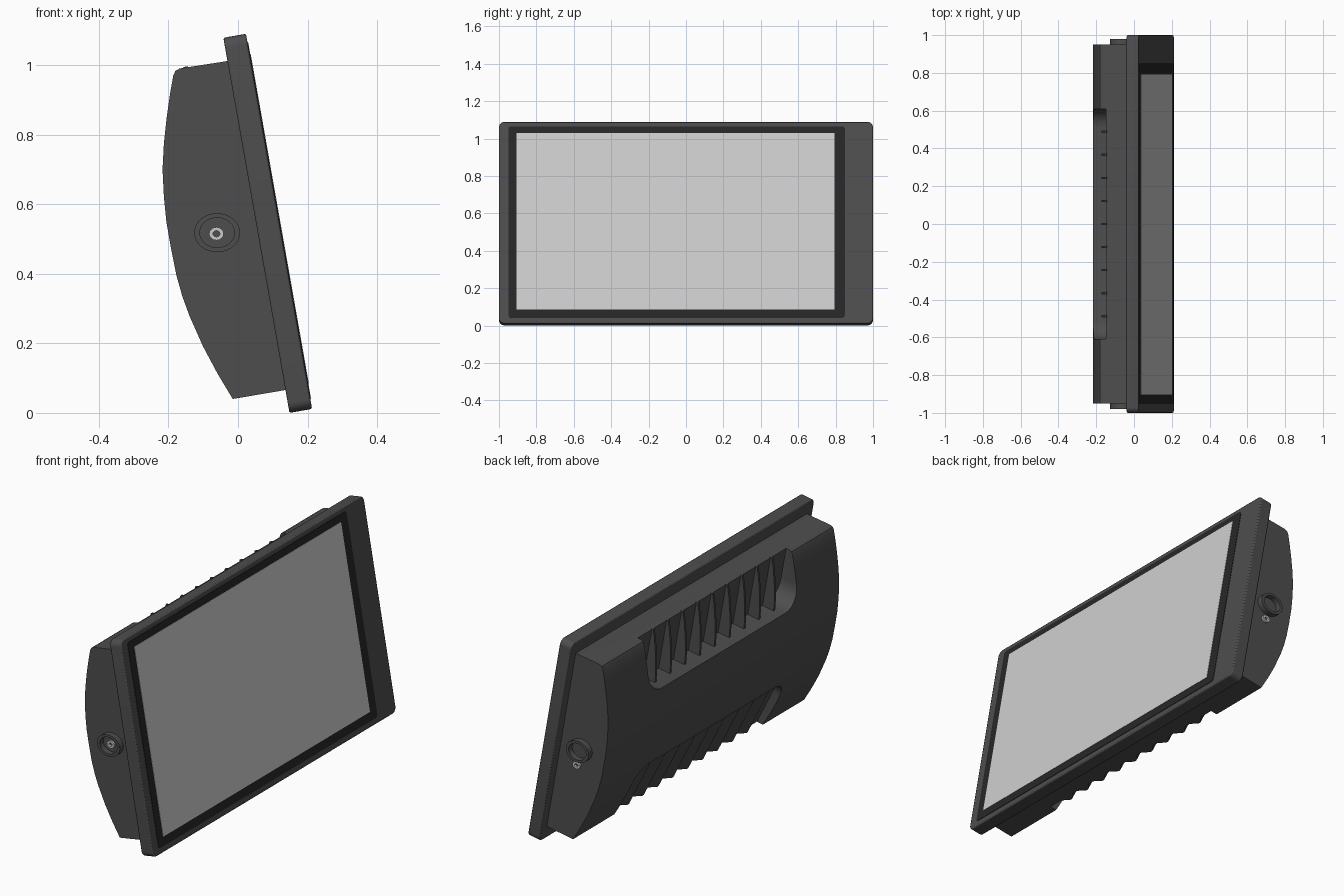
import bpy, bmesh, math
from mathutils import Vector

if "Cube" in bpy.data.objects:
    bpy.data.objects.remove(bpy.data.objects["Cube"])

TILT = math.radians(10)
C, S = math.cos(TILT), math.sin(TILT)
ORIGIN = Vector((0.148, 0, 0))


def pt(n, y, u):
    """Panel coordinates to world: n = out of the screen, u = up along the panel."""
    return ORIGIN + Vector((n * C - u * S, y, n * S + u * C))


def material(name, v):
    m = bpy.data.materials.new(name)
    m.diffuse_color = (v, v, v, 1)
    m.use_nodes = True
    m.node_tree.nodes["Principled BSDF"].inputs["Base Color"].default_value = m.diffuse_color
    return m


CASE = material("charcoal_case", 0.075)
BLACK = material("black_border", 0.02)
SCREEN = material("grey_screen", 0.62)
METAL = material("light_metal", 0.6)


def finish(name, bm, mat, angle=30):
    bmesh.ops.recalc_face_normals(bm, faces=bm.faces[:])
    me = bpy.data.meshes.new(name)
    bm.to_mesh(me)
    bm.free()
    me.materials.append(mat)
    ob = bpy.data.objects.new(name, me)
    bpy.context.collection.objects.link(ob)
    smooth(ob, angle)
    return ob


def smooth(ob, angle=30):
    bpy.ops.object.select_all(action='DESELECT')
    bpy.context.view_layer.objects.active = ob
    ob.select_set(True)
    bpy.ops.object.shade_smooth_by_angle(angle=math.radians(angle))


def prism(bm, loop_a, loop_b):
    """Solid between two matching outlines."""
    a = [bm.verts.new(p) for p in loop_a]
    b = [bm.verts.new(p) for p in loop_b]
    bm.faces.new(a)
    bm.faces.new(b[::-1])
    for i in range(len(a)):
        j = (i + 1) % len(a)
        bm.faces.new((a[i], a[j], b[j], b[i]))


def rounded(y0, y1, u0, u1, r_low, r_high, seg=6):
    """Rounded rectangle outline as (y, u) pairs."""
    out = []
    corners = ((y1, u0, -1, 1, r_low, 270), (y1, u1, -1, -1, r_high, 0),
               (y0, u1, 1, -1, r_high, 90), (y0, u0, 1, 1, r_low, 180))
    for y, u, sy, su, r, start in corners:
        steps = seg if r > 0 else 0
        for i in range(steps + 1):
            a = math.radians(start + 90 * i / max(steps, 1))
            out.append((y + sy * r + r * math.cos(a), u + su * r + r * math.sin(a)))
    return out


def plate(name, outline, n0, n1, mat):
    bm = bmesh.new()
    prism(bm, [pt(n0, y, u) for y, u in outline], [pt(n1, y, u) for y, u in outline])
    return finish(name, bm, mat)


# Front panel: bezel, black border and screen
bezel = plate("front_bezel", rounded(-1, 1, 0, 1.095, 0.03, 0.03), 0, 0.066, CASE)
bev = bezel.modifiers.new("edge", 'BEVEL')
bev.width, bev.segments, bev.limit_method = 0.005, 2, 'ANGLE'
bev.angle_limit = math.radians(50)
plate("screen_border", rounded(-0.95, 0.85, 0.03, 1.07, 0.015, 0.015, 3), 0.06, 0.068, BLACK)
plate("screen", rounded(-0.905, 0.795, 0.075, 1.034, 0, 0), 0.062, 0.0695, SCREEN)

# Rear housing: curved side profile in world x, z
profile = [(-0.015, 0.04), (-0.06, 0.115), (-0.1, 0.19), (-0.14, 0.28), (-0.16, 0.335),
           (-0.177, 0.395), (-0.193, 0.475), (-0.206, 0.55), (-0.213, 0.62), (-0.217, 0.7),
           (-0.213, 0.775), (-0.205, 0.85), (-0.195, 0.92), (-0.186, 0.97), (-0.18, 0.983),
           (-0.168, 0.99), (-0.02, 1.013), (-0.005, 1.013), (0.15, 0.068)]
bm = bmesh.new()
prism(bm, [(x, -0.95, z) for x, z in profile], [(x, 0.95, z) for x, z in profile])
housing = finish("rear_housing", bm, CASE)


def low_wall(u):
    """Depth of the lower grille floor, following the sloping back."""
    return -0.1185 - 0.298 * (u - 0.068)


# Recesses cut for the upper and lower grilles
high = rounded(-0.61, 0.61, 0.765, 1.12, 0.1, 0)
low = rounded(-0.61, 0.61, 0.0, 0.35, 0, 0.09)
cuts = (([pt(-0.12, y, u) for y, u in high], [pt(-0.4, y, u) for y, u in high]),
        ([pt(low_wall(u), y, u) for y, u in low], [pt(-0.4, y, u) for y, u in low]))
for a, b in cuts:
    bm = bmesh.new()
    prism(bm, a, b)
    cutter = finish("grille_cutter", bm, CASE)
    cutter.hide_render = True
    mod = housing.modifiers.new("recess", 'BOOLEAN')
    mod.operation, mod.solver, mod.object = 'DIFFERENCE', 'EXACT', cutter
    bpy.context.view_layer.objects.active = housing
    bpy.ops.object.modifier_apply(modifier=mod.name)
    bpy.data.objects.remove(cutter)
smooth(housing)

# Upper grille: thin upright fins, deep at the bottom and tapering upwards
fin = [(-0.115, 0.76), (-0.185, 0.76), (-0.18, 0.82), (-0.165, 0.9),
       (-0.145, 0.98), (-0.128, 1.032), (-0.115, 1.032)]
bm = bmesh.new()
for k in range(-4, 5):
    y = k * 0.122
    prism(bm, [pt(n, y - 0.006, u) for n, u in fin], [pt(n, y + 0.006, u) for n, u in fin])
finish("upper_grille_fins", bm, CASE)

# Lower grille: shallow ridges running down the slope
bm = bmesh.new()
for k in range(-4, 5):
    y = k * 0.122
    ends = []
    for u in (0.07, 0.35):
        w = low_wall(u)
        ends.append([pt(w + 0.005, y - 0.055, u), pt(w - 0.028, y - 0.006, u),
                     pt(w - 0.028, y + 0.006, u), pt(w + 0.005, y + 0.055, u)])
    prism(bm, *ends)
finish("lower_grille_ridges", bm, CASE)


def tube(name, cx, cz, outer, inner, y0, y1, mat, seg=32):
    """Oval ring along y."""
    bm = bmesh.new()
    loops = []
    for (rx, rz), y in ((outer, y0), (outer, y1), (inner, y1), (inner, y0)):
        loops.append([bm.verts.new((cx + rx * math.cos(2 * math.pi * i / seg), y,
                                    cz + rz * math.sin(2 * math.pi * i / seg)))
                      for i in range(seg)])
    for k in range(4):
        a, b = loops[k], loops[(k + 1) % 4]
        for i in range(seg):
            j = (i + 1) % seg
            bm.faces.new((a[i], a[j], b[j], b[i]))
    return finish(name, bm, mat)


# Side sockets with a small metal contact ring on each end
for side, label, px, pz in ((-1, "front", -0.062, 0.515), (1, "back", -0.04, 0.435)):
    tube(label + "_socket_ring", -0.06, 0.518, (0.066, 0.056), (0.05, 0.043),
         side * 0.94, side * 0.98, CASE)
    tube(label + "_contact_ring", px, pz, (0.021, 0.019), (0.01, 0.009),
         side * 0.945, side * 0.96, METAL, 16)
